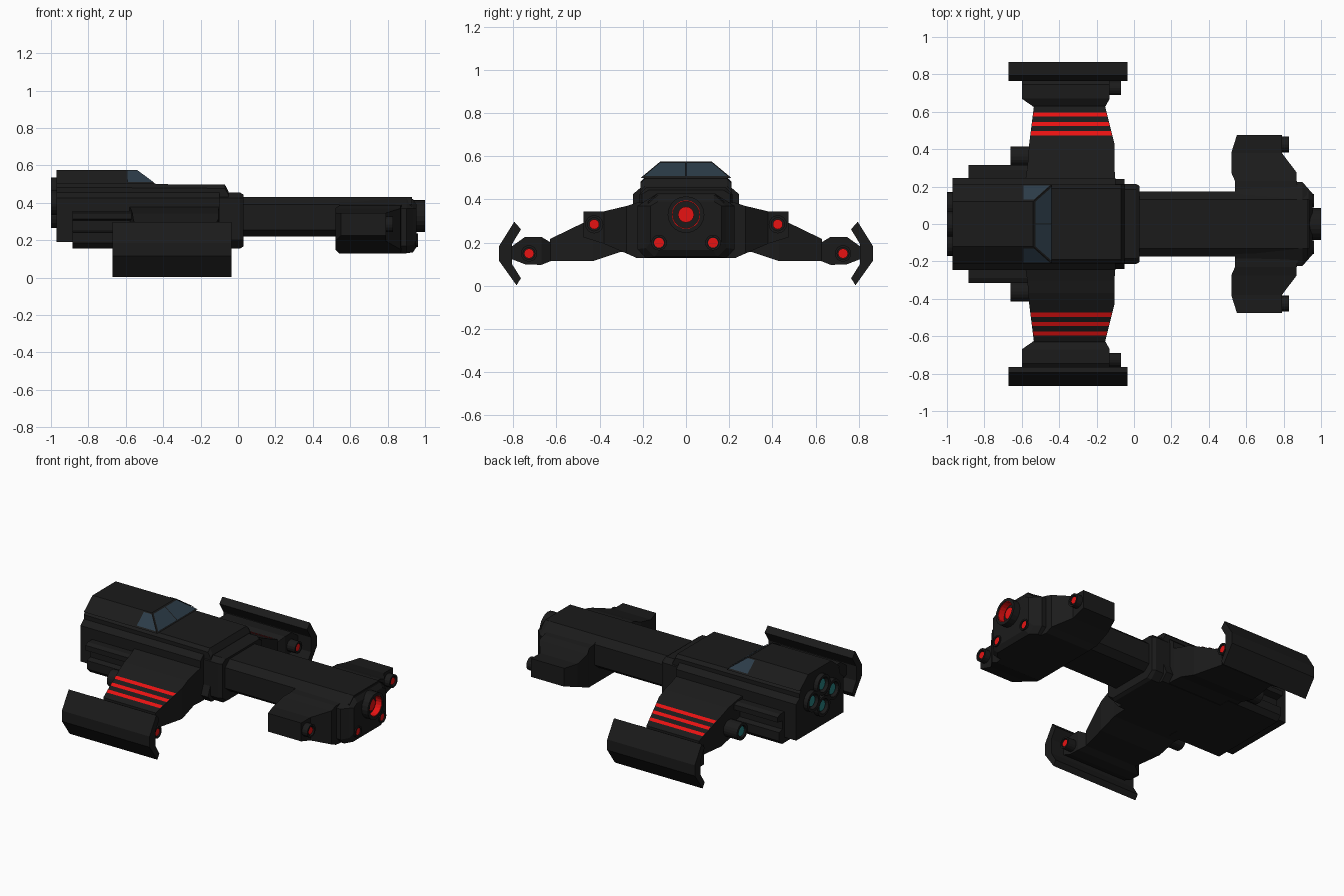
import bpy, bmesh, math
from mathutils import Matrix, Vector

if "Cube" in bpy.data.objects:
    bpy.data.objects.remove(bpy.data.objects["Cube"])


def material(name, rgb):
    m = bpy.data.materials.new(name)
    m.diffuse_color = (*rgb, 1)
    m.use_nodes = True
    m.node_tree.nodes["Principled BSDF"].inputs["Base Color"].default_value = m.diffuse_color
    return m


DARK = material("dark_hull", (0.011, 0.011, 0.011))
RED = material("red_glow", (0.8, 0.006, 0.006))
GLASS = material("blue_glass", (0.025, 0.045, 0.065))
TEAL = material("teal_glow", (0.02, 0.22, 0.22))


def finish(name, bm, mat):
    bmesh.ops.recalc_face_normals(bm, faces=bm.faces)
    me = bpy.data.meshes.new(name)
    bm.to_mesh(me)
    bm.free()
    me.materials.append(mat)
    ob = bpy.data.objects.new(name, me)
    bpy.context.collection.objects.link(ob)
    return ob


def loft(name, rings, mat=DARK):
    """Closed skin through rings with equal point counts."""
    bm = bmesh.new()
    vs = [[bm.verts.new(p) for p in r] for r in rings]
    n = len(vs[0])
    for a, b in zip(vs, vs[1:]):
        for i in range(n):
            j = (i + 1) % n
            bm.faces.new((a[i], a[j], b[j], b[i]))
    bm.faces.new(vs[0])
    bm.faces.new(vs[-1])
    return finish(name, bm, mat)


def prism(name, profile, x0, x1, s=1):
    """Extrude a (y, z) profile along x."""
    return loft(name, [[(x, s * y, z) for y, z in profile] for x in (x0, x1)])


def symmetric(half):
    return half + [(-y, z) for y, z in reversed(half)]


def span(name, stations, s):
    """Loft box sections (y, x0, x1, z0, z1) outwards along y."""
    loft(name, [[(a, s * y, c), (b, s * y, c), (b, s * y, d), (a, s * y, d)]
                for y, a, b, c, d in stations])


def cylinder(name, x0, x1, y, z, r, mat=DARK, n=16):
    ring = [(y + r * math.cos(2 * math.pi * i / n), z + r * math.sin(2 * math.pi * i / n))
            for i in range(n)]
    return prism_mat(name, ring, x0, x1, mat)


def prism_mat(name, ring, x0, x1, mat):
    return loft(name, [[(x, y, z) for y, z in ring] for x in (x0, x1)], mat)


def tube(name, x0, x1, y, z, ro, ri, mat=DARK, n=20):
    """Hollow barrel along x."""
    bm = bmesh.new()
    rings = []
    for x, r in ((x0, ro), (x1, ro), (x1, ri), (x0, ri)):
        rings.append([bm.verts.new((x, y + r * math.cos(2 * math.pi * i / n),
                                    z + r * math.sin(2 * math.pi * i / n))) for i in range(n)])
    for k in range(4):
        a, b = rings[k], rings[(k + 1) % 4]
        for i in range(n):
            j = (i + 1) % n
            bm.faces.new((a[i], a[j], b[j], b[i]))
    return finish(name, bm, mat)


def panel(name, pts, mat):
    bm = bmesh.new()
    bm.faces.new([bm.verts.new(p) for p in pts])
    bmesh.ops.recalc_face_normals(bm, faces=bm.faces)
    for f in bm.faces:
        if f.normal.z < 0:
            f.normal_flip()
    me = bpy.data.meshes.new(name)
    bm.to_mesh(me)
    bm.free()
    me.materials.append(mat)
    bpy.context.collection.objects.link(bpy.data.objects.new(name, me))


# Main hull: lower body, belly, upper deck and raised cabin
prism("hull_lower", symmetric([(0.245, 0.19), (0.245, 0.425), (0.21, 0.455)]), -0.97, -0.10)
prism("hull_belly", symmetric([(0.2, 0.155), (0.24, 0.2), (0.2, 0.3)]), -0.885, -0.05)
loft("upper_deck", [[(x, y, z) for y, z in symmetric([(0.21, 0.3), (0.21, t - 0.02), (0.19, t)])]
                    for x, t in ((-0.97, 0.503), (-0.07, 0.497), (-0.05, 0.46))])
loft("cabin", [[(-0.97, -w, z), (x, -w, z), (x, w, z), (-0.97, w, z)]
               for x, w, z in ((-0.44, 0.21, 0.5), (-0.54, 0.12, 0.575))])

# Collar and neck
loft("collar", [[(x, y, z) for y, z in symmetric(
    [(0.17 - d, 0.155 + d), (0.215 - d, 0.2), (0.215 - d, 0.425), (0.185 - d, 0.455 - d)])]
    for x, d in ((-0.1, 0), (0.01, 0), (0.03, 0.012))])
prism("neck", symmetric([(0.13, 0.22), (0.175, 0.255), (0.175, 0.39), (0.13, 0.43)]), 0.0, 0.93)

# Head core tapering into the nose
loft("head", [[(x, y, z) for y, z in symmetric(
    [(w - 0.04, b), (w, b + 0.04), (w, 0.37), (0.13, t)])]
    for x, w, b, t in ((0.54, 0.22, 0.13, 0.42), (0.90, 0.225, 0.13, 0.43),
                       (0.935, 0.185, 0.135, 0.42), (0.955, 0.165, 0.165, 0.39))])

# Nose cannon
tube("nose_cannon", 0.90, 1.0, 0, 0.33, 0.085, 0.066)
tube("cannon_glow_ring", 0.95, 0.997, 0, 0.33, 0.0665, 0.062, RED)
cylinder("cannon_core", 0.94, 0.97, 0, 0.33, 0.037, RED)

# Four rear engines in a diamond
for y, z in ((0, 0.47), (0, 0.33), (0.105, 0.4), (-0.105, 0.4)):
    tube("rear_engine", -1.0, -0.95, y, z, 0.066, 0.048)
    cylinder("rear_engine_glow", -0.985, -0.96, y, z, 0.035, TEAL)

# Front cockpit window, two panes
for s in (1, -1):
    panel("front_window", [(-0.441, s * 0.003, 0.508), (-0.441, s * 0.195, 0.508),
                           (-0.527, s * 0.12, 0.572), (-0.527, s * 0.003, 0.572)], GLASS)
    panel("side_window", [(-0.59, s * 0.131, 0.572), (-0.535, s * 0.131, 0.572),
                          (-0.452, s * 0.205, 0.511), (-0.59, s * 0.205, 0.511)], GLASS)

for s in (1, -1):
    # Grooved side sponsons
    prism("side_sponson", [(0.2, 0.155), (0.27, 0.155), (0.3, 0.185), (0.3, 0.24), (0.265, 0.25),
                           (0.265, 0.305), (0.315, 0.312), (0.315, 0.345), (0.29, 0.357),
                           (0.2, 0.357)], -0.885, -0.5, s)
    # Wing with flared tip block
    span("wing", [(0.15, -0.58, -0.10, 0.157, 0.39), (0.24, -0.58, -0.10, 0.157, 0.38),
                  (0.305, -0.57, -0.105, 0.157, 0.36), (0.37, -0.565, -0.105, 0.135, 0.343),
                  (0.43, -0.56, -0.105, 0.115, 0.314), (0.63, -0.535, -0.155, 0.115, 0.217)], s)
    span("wing_tip_block", [(0.625, -0.535, -0.155, 0.115, 0.2), (0.67, -0.60, -0.13, 0.097, 0.227),
                            (0.745, -0.60, -0.13, 0.1, 0.227), (0.81, -0.60, -0.13, 0.125, 0.18)], s)
    # Chevron end plate
    prism("wing_end_plate", [(0.865, 0.185), (0.865, 0.115), (0.785, 0.003), (0.764, 0.035),
                             (0.805, 0.1), (0.805, 0.195), (0.764, 0.262), (0.795, 0.297)],
          -0.67, -0.035, s)
    # Red wing stripes
    for y in (0.485, 0.535, 0.585):
        pts = []
        for yy, flip in ((y - 0.011, 0), (y + 0.011, 1)):
            t = (yy - 0.43) / 0.2
            z = 0.314 - 0.097 * t + 0.004
            edge = [(-0.558 + 0.025 * t, s * yy, z), (-0.107 - 0.05 * t, s * yy, z)]
            pts += edge[::-1] if flip else edge
        panel("wing_stripe", pts, RED)
    # Wing engine
    tube("wing_engine", -0.66, -0.45, s * 0.36, 0.21, 0.055, 0.038)
    cylinder("wing_engine_glow", -0.652, -0.6, s * 0.36, 0.21, 0.032, TEAL)
    # Head side pod
    span("head_pod", [(0.1, 0.54, 0.89, 0.13, 0.40), (0.23, 0.54, 0.87, 0.13, 0.385),
                      (0.275, 0.52, 0.87, 0.15, 0.37), (0.38, 0.52, 0.79, 0.195, 0.345),
                      (0.475, 0.55, 0.79, 0.225, 0.345)], s)
    # Guns: wing, head pod and chin
    for name, x0, x1, y, z, r in (("wing_gun", -0.3, -0.07, 0.727, 0.15, 0.038),
                                  ("pod_gun", 0.7, 0.83, 0.425, 0.285, 0.042),
                                  ("chin_gun", 0.88, 0.962, 0.125, 0.2, 0.036)):
        tube(name, x0, x1, s * y, z, r, r * 0.72, n=16)
        cylinder(name + "_glow", x0 + 0.01, x1 - 0.006, s * y, z, 0.023, RED)
